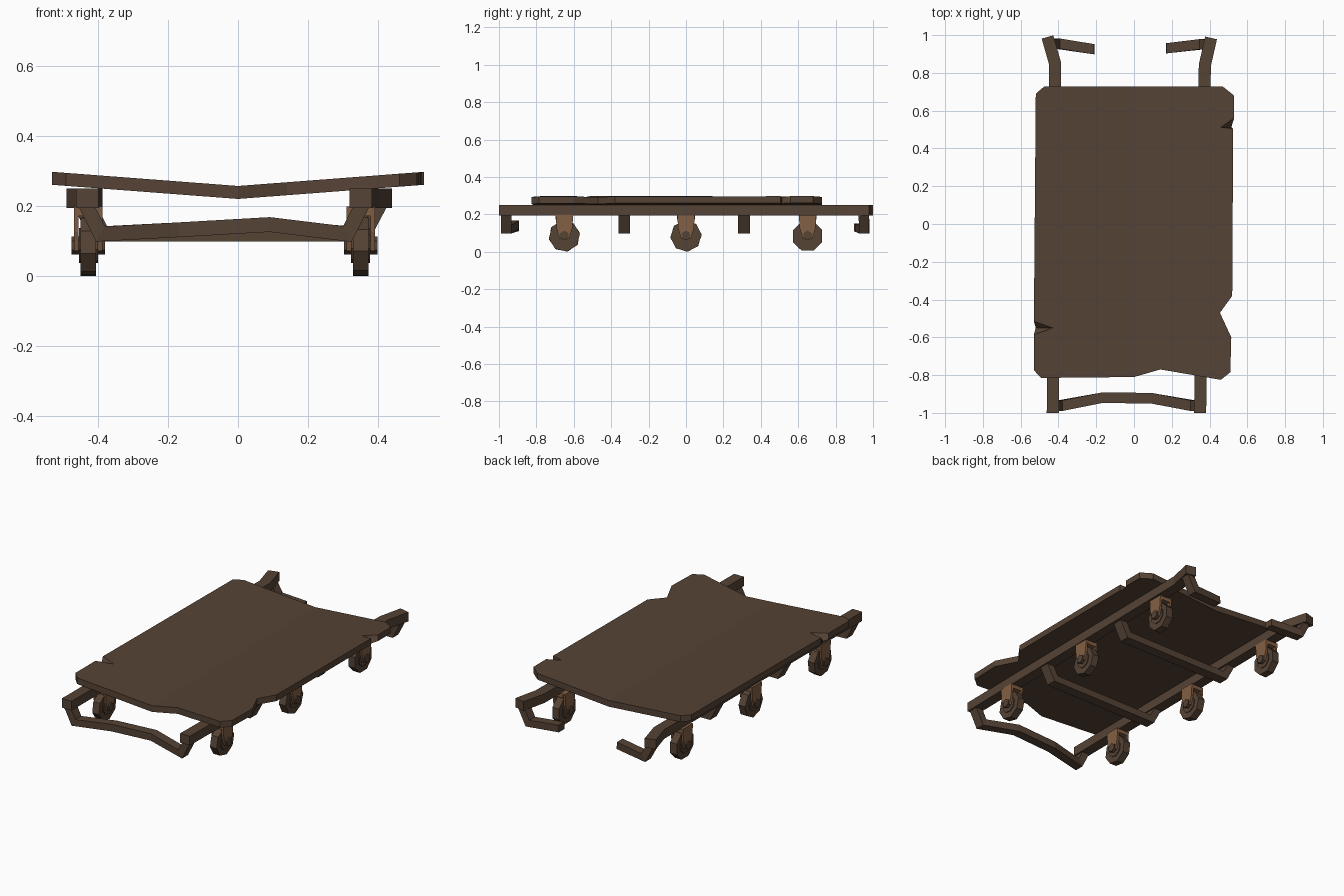
import bpy, bmesh, math, random
from mathutils import Vector

if "Cube" in bpy.data.objects:
    bpy.data.objects.remove(bpy.data.objects["Cube"])

random.seed(4)


def material(name, rgb):
    m = bpy.data.materials.new(name)
    m.diffuse_color = (*rgb, 1)
    m.use_nodes = True
    m.node_tree.nodes["Principled BSDF"].inputs["Base Color"].default_value = m.diffuse_color
    return m


WOOD = material("dark brown", (0.092, 0.056, 0.036))
RUST = material("rusty tan", (0.225, 0.115, 0.058))


def finish(name, bm, mat):
    bmesh.ops.recalc_face_normals(bm, faces=bm.faces)
    me = bpy.data.meshes.new(name)
    bm.to_mesh(me)
    bm.free()
    me.materials.append(mat)
    ob = bpy.data.objects.new(name, me)
    bpy.context.collection.objects.link(ob)
    return ob


def skin(bm, rings):
    """Join rings of points into a capped solid."""
    vs = [[bm.verts.new(p) for p in r] for r in rings]
    n = len(vs[0])
    for a, b in zip(vs, vs[1:]):
        for i in range(n):
            bm.faces.new((a[i], a[(i + 1) % n], b[(i + 1) % n], b[i]))
    bm.faces.new(vs[0])
    bm.faces.new(vs[-1])


def beam(name, path, axis, half_side, half_thick, mat=WOOD):
    """Mitred rectangular bar along a path; `axis` is the fixed section direction."""
    pts, axis = [Vector(p) for p in path], Vector(axis)

    def normal(a, b):
        d = b - a
        return (d - axis * d.dot(axis)).normalized().cross(axis)

    seg = [normal(a, b) for a, b in zip(pts, pts[1:])]
    rings = []
    for i, p in enumerate(pts):
        n0, n1 = seg[max(i - 1, 0)], seg[min(i, len(seg) - 1)]
        m = (n0 + n1).normalized()
        m *= half_thick / m.dot(n0)
        s = axis * half_side
        rings.append([p + m + s, p - m + s, p - m - s, p + m - s])
    bm = bmesh.new()
    skin(bm, rings)
    return finish(name, bm, mat)


def prism_x(name, profile, x0, x1, mat):
    bm = bmesh.new()
    skin(bm, [[(x, y, z) for y, z in profile] for x in (x0, x1)])
    return finish(name, bm, mat)


def ngon(cy, cz, r, n, turn):
    return [(cy + r * math.cos(turn + math.tau * i / n),
             cz + r * math.sin(turn + math.tau * i / n)) for i in range(n)]


# Deck: shallow V sheet with worn outline; third value = notch tip x on underside
right_side = [(0.0, -0.81), (0.14, -0.77), (0.46, -0.825), (0.51, -0.785),
              (0.515, -0.60), (0.455, -0.47), (0.52, -0.38), (0.525, 0.505),
              (0.46, 0.512, 0.515), (0.53, 0.56), (0.53, 0.68), (0.47, 0.728),
              (0.0, 0.728)]
left_side = [(0.0, 0.728), (-0.475, 0.728), (-0.52, 0.69), (-0.53, -0.515),
             (-0.43, -0.55, -0.52), (-0.53, -0.585), (-0.53, -0.775),
             (-0.49, -0.815), (0.0, -0.81)]
bm = bmesh.new()
for side in (right_side, left_side):
    top, bot = [], []
    for p in side:
        xb = p[-1] if len(p) == 3 else p[0]
        top.append(bm.verts.new((p[0], p[1], 0.257 + 0.076 * abs(p[0]))))
        bot.append(bm.verts.new((xb, p[1], 0.220 + 0.076 * abs(xb))))
    bm.faces.new(top)
    bm.faces.new(bot[::-1])
    for i in range(len(side) - 1):
        bm.faces.new((top[i], bot[i], bot[i + 1], top[i + 1]))
bmesh.ops.remove_doubles(bm, verts=bm.verts, dist=0.0005)
finish("deck", bm, WOOD)

# Side rails with bent rear ends
Z = (0, 0, 1)
beam("left_rail", [(-0.43, -1, 0.222), (-0.418, 0.85, 0.222), (-0.458, 0.99, 0.222)],
     Z, 0.0275, 0.032)
beam("right_rail", [(0.35, -1, 0.222), (0.375, 0.84, 0.222), (0.408, 0.985, 0.222)],
     Z, 0.0275, 0.032)

# Cross bars hanging below the rails
Y = (0, 1, 0)
beam("front_bar", [(-0.435, -0.962, 0.205), (-0.392, -0.962, 0.12),
                   (-0.17, -0.92, 0.132), (0.09, -0.922, 0.147),
                   (0.312, -0.962, 0.12), (0.355, -0.962, 0.205)], Y, 0.028, 0.021)
for i, y in enumerate((-0.33, 0.31)):
    beam(f"cross_bar_{i + 1}", [(-0.43, y, 0.205), (-0.385, y, 0.12),
                                (0.32, y, 0.12), (0.365, y, 0.205)], Y, 0.031, 0.021)

# Broken rear bar stubs
beam("rear_stub_left", [(-0.45, 0.95, 0.205), (-0.405, 0.955, 0.12),
                        (-0.21, 0.925, 0.13)], Y, 0.027, 0.021)
beam("rear_stub_right", [(0.405, 0.95, 0.205), (0.36, 0.952, 0.12),
                         (0.17, 0.93, 0.13)], Y, 0.027, 0.021)

# Casters: wheel, hub, axle nut and fork
for side, x in (("left", -0.427), ("right", 0.35)):
    for i, y in enumerate((-0.65, 0.0, 0.65)):
        tag = f"{side}_{i + 1}"
        turn = random.random()
        prism_x("wheel_" + tag, ngon(y, 0.084, 0.084, 8, turn), x - 0.022, x + 0.022, WOOD)
        prism_x("hub_" + tag, ngon(y, 0.087, 0.05, 8, turn), x - 0.027, x + 0.027, WOOD)
        prism_x("axle_" + tag, ngon(y, 0.087, 0.026, 6, math.pi / 6),
                x - 0.048, x + 0.048, WOOD)
        plate = [(y - 0.047, 0.198), (y + 0.047, 0.198), (y + 0.042, 0.125),
                 (y + 0.026, 0.072), (y - 0.026, 0.072), (y - 0.042, 0.125)]
        for s in (-1, 1):
            prism_x(f"fork_plate_{tag}_{'inner' if s < 0 else 'outer'}", plate,
                    x + s * 0.028, x + s * 0.041, RUST)
        prism_x("fork_top_" + tag, [(y - 0.047, 0.172), (y + 0.047, 0.172),
                                    (y + 0.047, 0.198), (y - 0.047, 0.198)],
                x - 0.028, x + 0.028, RUST)
